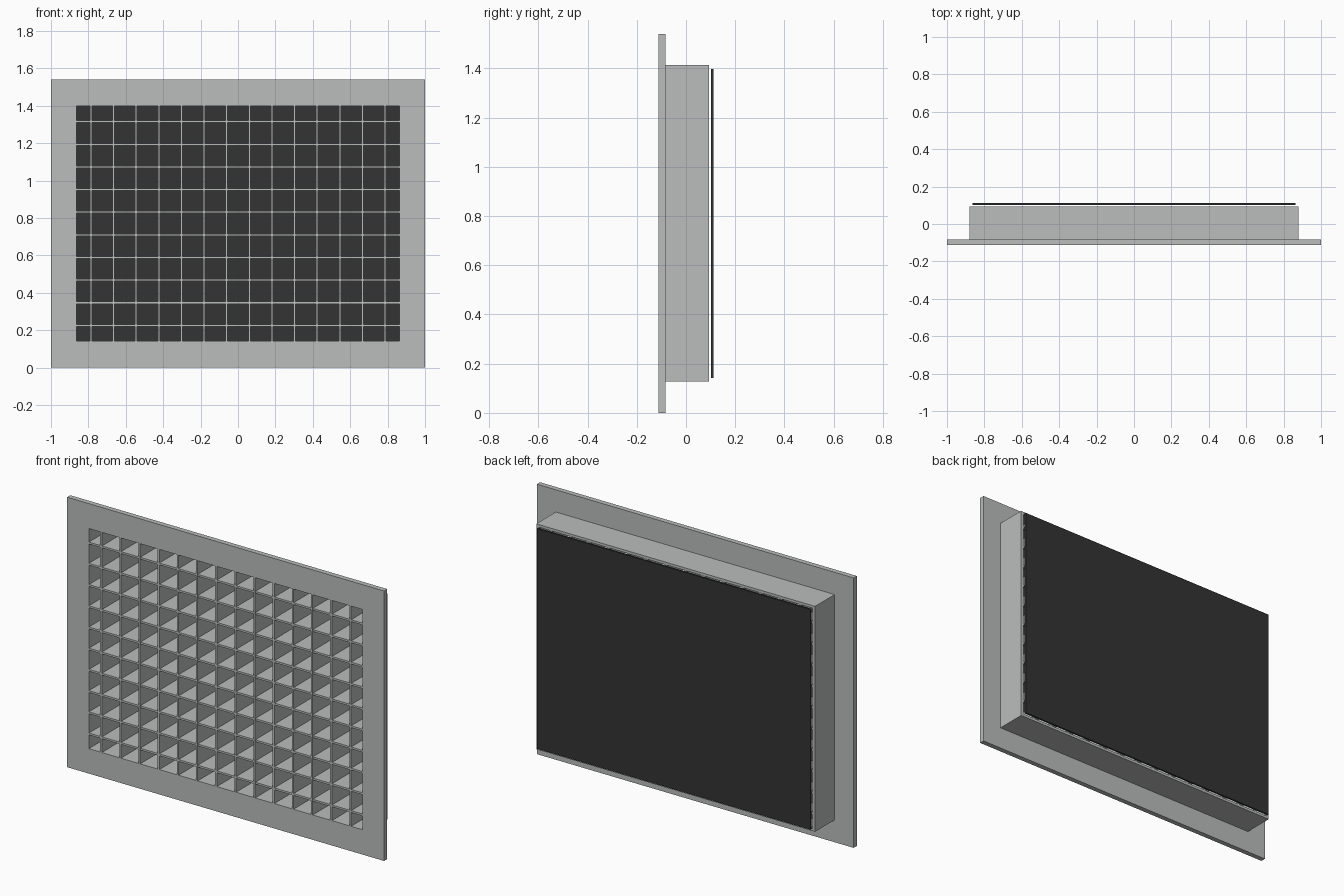
import bpy
import bmesh

if "Cube" in bpy.data.objects:
    bpy.data.objects.remove(bpy.data.objects["Cube"], do_unlink=True)


def material(name, colour):
    mat = bpy.data.materials.new(name)
    mat.use_nodes = True
    mat.diffuse_color = colour
    mat.node_tree.nodes["Principled BSDF"].inputs["Base Color"].default_value = colour
    return mat


grey = material("light grey metal", (0.49, 0.515, 0.505, 1))
black = material("dark filter", (0.034, 0.034, 0.034, 1))

# Shared dimensions
MID_Z = 0.77
OPEN_X, OPEN_Z = 0.863, 0.628      # half size of the opening
FRONT, FLANGE_BACK, DUCT_BACK = -0.112, -0.083, 0.093
PITCH, BAR = 0.121, 0.011


def finish(name, bm, mat):
    bmesh.ops.recalc_face_normals(bm, faces=bm.faces)
    mesh = bpy.data.meshes.new(name)
    bm.to_mesh(mesh)
    bm.free()
    mesh.materials.append(mat)
    obj = bpy.data.objects.new(name, mesh)
    bpy.context.collection.objects.link(obj)
    return obj


def add_box(bm, x, z, half_x, half_z, y0, y1):
    verts = bmesh.ops.create_cube(bm, size=1)["verts"]
    for v in verts:
        v.co = (x + v.co.x * 2 * half_x,
                (y0 + y1) / 2 + v.co.y * (y1 - y0),
                z + v.co.z * 2 * half_z)


def frame(name, half_x, half_z, y0, y1):
    """Rectangular ring around the opening, mitred at its corners."""
    bm = bmesh.new()
    corners = ((-1, -1), (1, -1), (1, 1), (-1, 1))
    loops = [[bm.verts.new((sx * hx, y, MID_Z + sz * hz)) for sx, sz in corners]
             for hx, hz, y in ((half_x, half_z, y0), (half_x, half_z, y1),
                               (OPEN_X, OPEN_Z, y1), (OPEN_X, OPEN_Z, y0))]
    for i in range(4):
        a, b = loops[i], loops[(i + 1) % 4]
        for j in range(4):
            k = (j + 1) % 4
            bm.faces.new((a[j], a[k], b[k], b[j]))
    return finish(name, bm, grey)


# Wide front flange and the duct collar behind it
frame("front_flange", 1.0, 0.77, FRONT, FLANGE_BACK)
frame("duct_collar", 0.88, 0.643, FLANGE_BACK, DUCT_BACK)

# Egg-crate grid of crossing slats
bm = bmesh.new()
for i in range(14):
    add_box(bm, (i - 6.5) * PITCH, MID_Z, BAR / 2, OPEN_Z, FRONT, DUCT_BACK)
finish("vertical_slats", bm, grey)

bm = bmesh.new()
for i in range(10):
    add_box(bm, 0, MID_Z + (i - 4.5) * PITCH, OPEN_X, BAR / 2,
            FRONT + 0.001, DUCT_BACK - 0.001)
finish("horizontal_slats", bm, grey)

# Thin dark panel just behind the collar
bm = bmesh.new()
add_box(bm, 0, MID_Z, OPEN_X, OPEN_Z, 0.102, 0.112)
finish("back_filter_panel", bm, black)
